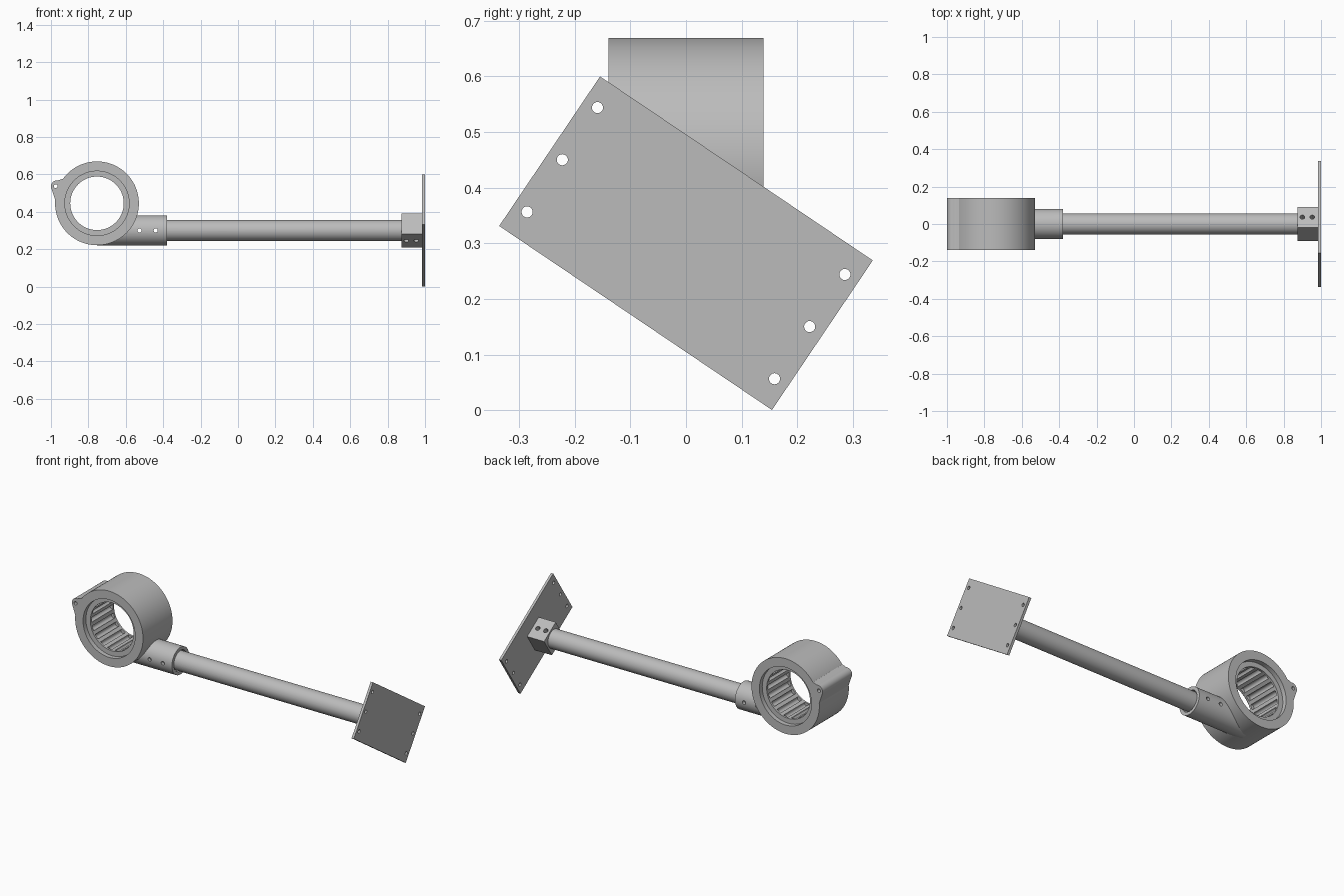
import bpy, bmesh
from math import radians, cos, sin, pi
from mathutils import Matrix, Vector

if "Cube" in bpy.data.objects:
    bpy.data.objects.remove(bpy.data.objects["Cube"])

GREY = bpy.data.materials.new("machined_grey")
GREY.use_nodes = True
GREY.diffuse_color = (0.5, 0.5, 0.5, 1)
GREY.node_tree.nodes["Principled BSDF"].inputs["Base Color"].default_value = (0.5, 0.5, 0.5, 1)

RING_X, RING_Z, RING_R, RING_HALF = -0.754, 0.445, 0.224, 0.139
ARM_Z = 0.3
TILT = Matrix.Translation((0, 0, ARM_Z)) @ Matrix.Rotation(radians(-34), 4, "X")


def finish(name, bm):
    bmesh.ops.recalc_face_normals(bm, faces=bm.faces)
    mesh = bpy.data.meshes.new(name)
    bm.to_mesh(mesh)
    bm.free()
    mesh.materials.append(GREY)
    obj = bpy.data.objects.new(name, mesh)
    bpy.context.collection.objects.link(obj)
    return obj


def rods(name, radius, spans, sides=96):
    """One mesh holding a cylinder for each (start, end) pair."""
    bm = bmesh.new()
    for start, end in spans:
        a, b = Vector(start), Vector(end)
        turn = (b - a).to_track_quat("Z", "Y").to_matrix().to_4x4()
        bmesh.ops.create_cone(bm, cap_ends=True, segments=sides, radius1=radius, radius2=radius,
                              depth=(b - a).length, matrix=Matrix.Translation((a + b) / 2) @ turn)
    return finish(name, bm)


def along_y(x, z, half):
    return ((x, -half, z), (x, half, z))


def along_x(x0, x1):
    return ((x0, 0, ARM_Z), (x1, 0, ARM_Z))


def tilted_box(name, x0, x1, width, height):
    bm = bmesh.new()
    size = Matrix.Diagonal((x1 - x0, width, height, 1))
    bmesh.ops.create_cube(bm, size=1, matrix=TILT @ Matrix.Translation(((x0 + x1) / 2, 0, 0)) @ size)
    return finish(name, bm)


def cut(target, cutter, keep=False):
    mod = target.modifiers.new("cut", "BOOLEAN")
    mod.operation = "DIFFERENCE"
    mod.solver = "EXACT"
    mod.object = cutter
    bpy.context.view_layer.update()
    bpy.context.view_layer.objects.active = target
    bpy.ops.object.modifier_apply(modifier=mod.name)
    if not keep:
        bpy.data.objects.remove(cutter)


# Ring housing with a wide bore
ring = rods("ring_housing", RING_R, [along_y(RING_X, RING_Z, RING_HALF)])
bore = rods("bore_cutter", 0.172, [along_y(RING_X, RING_Z, 0.3)])
cut(ring, bore, keep=True)

# Bearing sleeve set back inside the ring, with lengthwise grooves
sleeve = rods("bearing_sleeve", 0.174, [along_y(RING_X, RING_Z, 0.112)])
cut(sleeve, rods("sleeve_cutter", 0.143, [along_y(RING_X, RING_Z, 0.3)]))
GROOVES = 18
angles = [2 * pi * i / GROOVES for i in range(GROOVES)]
cut(sleeve, rods("groove_cutter", 0.015, [
    along_y(RING_X + 0.146 * cos(a), RING_Z + 0.146 * sin(a), 0.1) for a in angles], 16))

# Side lug: rounded nose blending into the ring
bm = bmesh.new()
nose = [(-0.967 + 0.033 * cos(radians(d)), 0.535 + 0.033 * sin(radians(d))) for d in range(80, 211, 10)]
outline = nose + [(-0.976, 0.46), (-0.94, 0.46), (-0.91, 0.57), (-0.935, 0.577)]
face = bm.faces.new([bm.verts.new((x, -RING_HALF, z)) for x, z in outline])
grown = bmesh.ops.extrude_face_region(bm, geom=[face])["geom"]
bmesh.ops.translate(bm, vec=(0, 2 * RING_HALF, 0),
                    verts=[v for v in grown if isinstance(v, bmesh.types.BMVert)])
lug = finish("ring_lug", bm)
cut(lug, rods("lug_hole_cutter", 0.01, [along_y(-0.975, 0.537, 0.3)], 24))

# Tube socket on the ring, trimmed by the bore
socket = rods("tube_socket", 0.081, [along_x(-0.754, -0.38)])
cut(socket, bore)
cut(socket, rods("socket_bore_cutter", 0.062, [along_x(-0.575, -0.3)], 64))

# Arm tube
tube = rods("arm_tube", 0.056, [along_x(-0.575, 0.986)], 64)

# Clamp block and wall plate, both tilted about the arm
block = tilted_box("clamp_block", 0.873, 0.986, 0.132, 0.132)
plate = tilted_box("wall_plate", 0.985, 1.0, 0.591, 0.324)

# Cross pins through socket and tube
pins = rods("pin_cutter", 0.011, [along_y(x, ARM_Z, 0.2) for x in (-0.527, -0.44)], 24)
cut(socket, pins, keep=True)
cut(tube, pins)

# Bolt holes through block and tube
bolts = rods("bolt_cutter", 0.013, [
    (TILT @ Vector((x, 0, -0.2)), TILT @ Vector((x, 0, 0.2))) for x in (0.9, 0.953)], 24)
cut(block, bolts, keep=True)
cut(tube, bolts)

# Screw holes along both short edges of the plate
cut(plate, rods("screw_cutter", 0.01, [
    (TILT @ Vector((0.9, u, v)), TILT @ Vector((1.1, u, v)))
    for u in (-0.268, 0.268) for v in (-0.113, 0, 0.113)], 24))

# Smooth round walls, crisp edges
bpy.ops.object.select_all(action="DESELECT")
for part in (ring, sleeve, lug, socket, tube, block, plate):
    part.select_set(True)
    bpy.context.view_layer.objects.active = part
bpy.ops.object.shade_smooth_by_angle(angle=radians(30))
